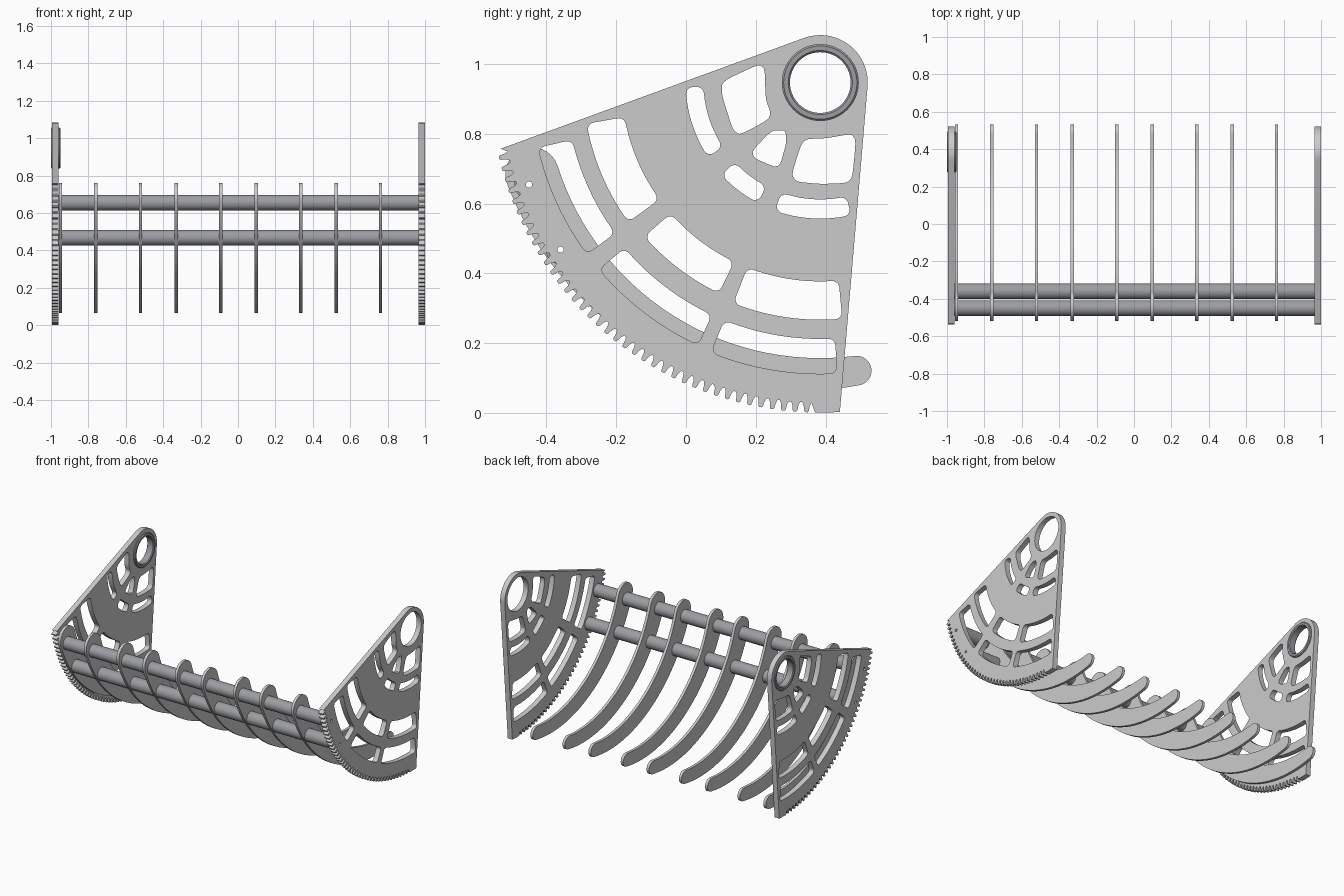
import bpy, bmesh
from math import sin, cos, pi, radians
from mathutils import Matrix, Vector

if "Cube" in bpy.data.objects:
    bpy.data.objects.remove(bpy.data.objects["Cube"])

PY, PZ = 0.385, 0.947                       # pivot of the side plates (y, z)
BARS = [(-0.45, 0.655), (-0.36, 0.468)]     # cross bar centres (y, z)
BAR_R, BORE = 0.042, 0.009


def polar(r, deg):
    a = radians(deg)
    return (PY + r * cos(a), PZ + r * sin(a))


def circle(c, r, n=40):
    return [(c[0] + r * cos(2 * pi * i / n), c[1] + r * sin(2 * pi * i / n)) for i in range(n)]


def rounded(pts, f=0.3):
    """Soften each corner of a polygon with a short quadratic curve."""
    out = []
    for i, p in enumerate(pts):
        b = Vector(p)
        a, c = b.lerp(Vector(pts[i - 1]), f), b.lerp(Vector(pts[(i + 1) % len(pts)]), f)
        out += [tuple(a.lerp(b, t).lerp(b.lerp(c, t), t)) for t in (0, 0.25, 0.5, 0.75, 1)]
    return out


def slot(r1, r2, a1, a2, c=0.02):
    """Ring-sector window with rounded corners."""
    pts = []
    corners = [(r2 - c, a1, 1, 270), (r2 - c, a2, -1, 0), (r1 + c, a2, -1, 90), (r1 + c, a1, 1, 180)]
    for k, (r, a, s, start) in enumerate(corners):
        for j in range(6):
            t = radians(start + 18 * j)
            pts.append((r + c * cos(t), a + (s * c + c * sin(t)) * 180 / pi / r))
        if k in (0, 2):                     # long curved edges
            rr, ae = pts[-1]
            nxt = corners[k + 1]
            end = nxt[1] - c * 180 / pi / nxt[0] if k == 0 else nxt[1] + c * 180 / pi / nxt[0]
            pts += [(rr, ae + (end - ae) * i / 12) for i in range(1, 12)]
    return [polar(r, a) for r, a in pts]


def smooth(ob):
    bpy.ops.object.select_all(action='DESELECT')
    ob.select_set(True)
    bpy.context.view_layer.objects.active = ob
    bpy.ops.object.shade_smooth_by_angle(angle=radians(30))


def add_object(name, me):
    ob = bpy.data.objects.new(name, me)
    bpy.context.collection.objects.link(ob)
    smooth(ob)
    return ob


def sheet_mesh(name, loops, thick):
    """Flat part in the y-z plane: first loop is the outline, the rest are holes."""
    cu = bpy.data.curves.new(name + "_outline", 'CURVE')
    cu.dimensions, cu.fill_mode, cu.extrude = '2D', 'BOTH', thick / 2
    for lp in loops:
        sp = cu.splines.new('POLY')
        sp.points.add(len(lp) - 1)
        for p, (u, v) in zip(sp.points, lp):
            p.co = (u, v, 0, 1)
        sp.use_cyclic_u = True
    tmp = bpy.data.objects.new(name + "_tmp", cu)
    bpy.context.collection.objects.link(tmp)
    dg = bpy.context.evaluated_depsgraph_get()
    me = bpy.data.meshes.new_from_object(tmp.evaluated_get(dg))
    bpy.data.objects.remove(tmp)
    me.name = name
    me.transform(Matrix(((0, 0, 1, 0), (1, 0, 0, 0), (0, 1, 0, 0), (0, 0, 0, 1))))
    bm = bmesh.new()
    bm.from_mesh(me)
    bmesh.ops.remove_doubles(bm, verts=bm.verts, dist=1e-5)
    bmesh.ops.recalc_face_normals(bm, faces=bm.faces)
    bm.to_mesh(me)
    bm.free()
    return me


def revolve(name, profile, c, n=40):
    """Spin a closed (x, radius) profile about an x-parallel axis through c."""
    bm = bmesh.new()
    rings = [[bm.verts.new((x, c[0] + r * cos(2 * pi * i / n), c[1] + r * sin(2 * pi * i / n)))
              for x, r in profile] for i in range(n)]
    m = len(profile)
    for i in range(n):
        a, b = rings[i], rings[(i + 1) % n]
        for j in range(m):
            k = (j + 1) % m
            bm.faces.new((a[j], a[k], b[k], b[j]))
    bmesh.ops.recalc_face_normals(bm, faces=bm.faces)
    me = bpy.data.meshes.new(name)
    bm.to_mesh(me)
    bm.free()
    me.materials.append(steel)
    return add_object(name, me)


steel = bpy.data.materials.new("dark_steel")
steel.diffuse_color = (0.33, 0.34, 0.36, 1)
steel.use_nodes = True
steel.node_tree.nodes["Principled BSDF"].inputs["Base Color"].default_value = steel.diffuse_color

# Side plate outline: rounded top, straight sides, toothed arc
TIP, ROOT, TEETH = 0.946, 0.918, 38
outline = [polar(0.136, -5 + 115.2 * i / 24) for i in range(25)]
outline.append(polar(TIP - 0.01, 191.7))
pitch = (268.6 - 192.2) / TEETH
for i in range(TEETH):
    a = 192.2 + pitch * (i + 0.5)
    for f, r in ((-0.4, ROOT), (-0.27, ROOT + 0.009), (-0.2, TIP - 0.004), (-0.12, TIP),
                 (0.12, TIP), (0.2, TIP - 0.004), (0.27, ROOT + 0.009), (0.4, ROOT)):
        outline.append(polar(r, a + f * pitch))
outline += [polar(TIP, a) for a in (269.1, 270.2, 271.3, 272.4, 273.4)]

# Windows of the side plate
windows = [slot(*s) for s in (
    (0.73, 0.83, 193, 216.3), (0.735, 0.83, 220.2, 245), (0.735, 0.835, 248, 273.3),
    (0.57, 0.68, 190, 216), (0.57, 0.67, 221.2, 244.3), (0.57, 0.68, 248.5, 275.3),
    (0.335, 0.386, 182, 213.5), (0.335, 0.388, 223, 242.5), (0.335, 0.39, 250.5, 283))]
windows += [rounded(p) for p in (
    [(0.103, 0.95), (0.21, 1.0), (0.226, 0.985), (0.228, 0.9), (0.243, 0.86), (0.235, 0.84),
     (0.155, 0.797), (0.135, 0.81), (0.103, 0.91)],
    [(0.246, 0.81), (0.285, 0.81), (0.288, 0.775), (0.267, 0.7), (0.195, 0.73), (0.19, 0.752)],
    [(0.335, 0.785), (0.40, 0.787), (0.475, 0.80), (0.487, 0.78), (0.477, 0.675), (0.46, 0.659),
     (0.385, 0.656), (0.315, 0.663), (0.303, 0.685)])]
windows.append(circle((PY, PZ), 0.109, 56))
windows += [circle(b, BORE, 16) for b in BARS]

plate = sheet_mesh("side_plate", [outline] + windows, 0.034)
for name, x in (("left_side_plate", -0.977), ("right_side_plate", 0.983)):
    add_object(name, plate).location.x = x

# Bushing ring in the left plate's pivot hole
revolve("pivot_ring", [(-0.995, 0.110), (-0.955, 0.110), (-0.95, 0.105), (-0.95, 0.092),
                       (-0.955, 0.087), (-0.995, 0.087), (-1.0, 0.092), (-1.0, 0.105)], (PY, PZ), 56)

# Bored cross bars
for name, b in zip(("upper_cross_bar", "lower_cross_bar"), BARS):
    revolve(name, [(-0.962, BAR_R), (0.967, BAR_R), (0.967, BORE), (-0.962, BORE)], b)

# Curved tapering ribs with rounded ends
INNER, A1, A2, H1, H2 = 0.79, 197.6, 277.2, 0.077, 0.0425


def cap(a, h, start):
    cy, cz = polar(INNER + h, a)
    return [(cy + h * cos(radians(a + start + 180 * i / 14)), cz + h * sin(radians(a + start + 180 * i / 14)))
            for i in range(15)]


N = 30
steps = [i / N for i in range(1, N)]
rib = [polar(INNER + 2 * (H1 + (H2 - H1) * t), A1 + (A2 - A1) * t) for t in steps]
rib += cap(A2, H2, 0)
rib += [polar(INNER, A2 + (A1 - A2) * t) for t in steps]
rib += cap(A1, H1, 180)
rib_mesh = sheet_mesh("rib", [rib] + [circle(b, BAR_R - 0.001) for b in BARS], 0.018)
for i, x in enumerate((-0.949, -0.76, -0.521, -0.33, -0.092, 0.098, 0.336, 0.526, 0.762)):
    add_object(f"rib_{i + 1}", rib_mesh).location.x = x
